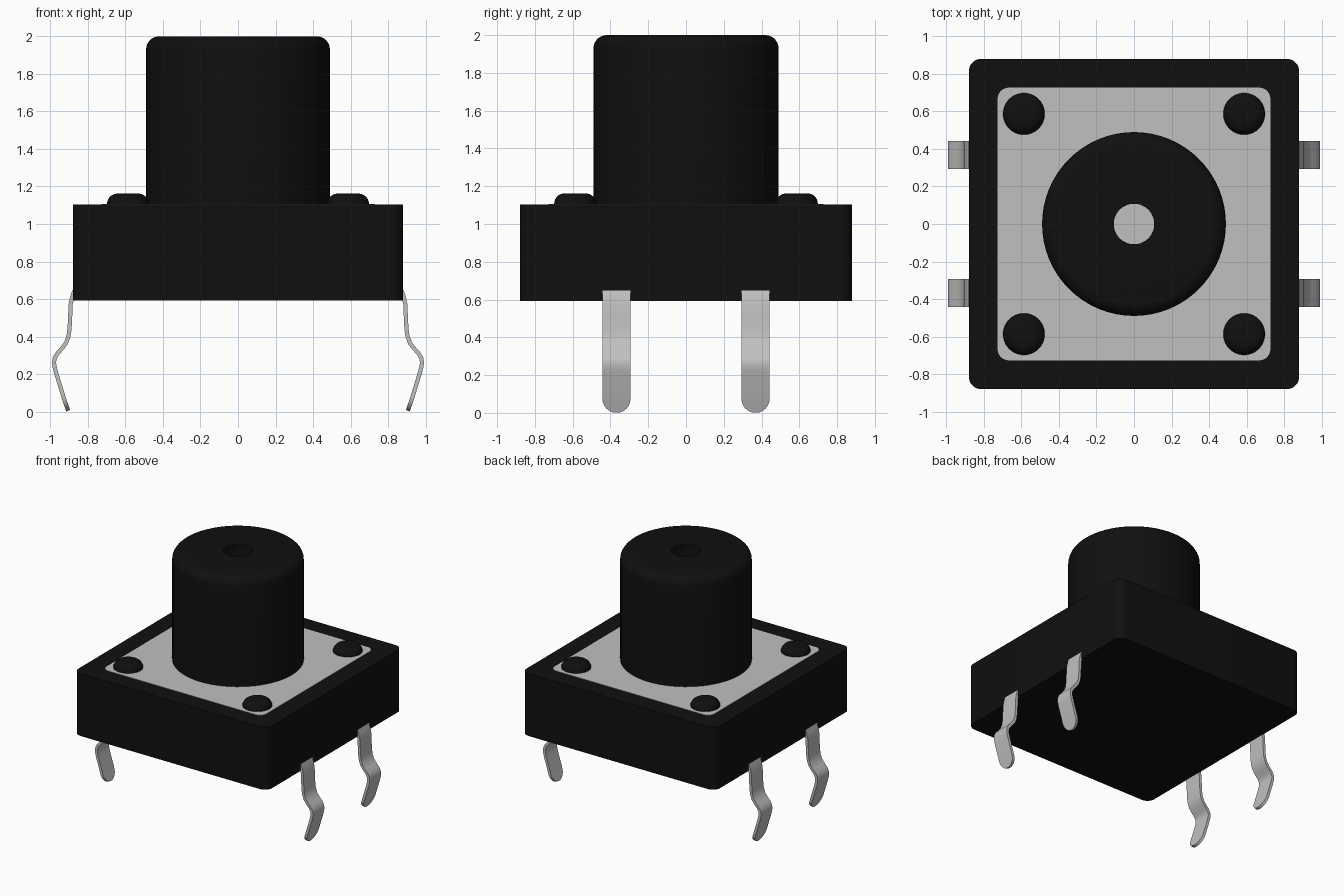
import bpy, bmesh
from math import sin, cos, pi, radians

cube = bpy.data.objects.get("Cube")
if cube:
    bpy.data.objects.remove(cube, do_unlink=True)


def material(name, value):
    mat = bpy.data.materials.new(name)
    mat.use_nodes = True
    colour = (value, value, value, 1)
    mat.diffuse_color = colour
    mat.node_tree.nodes["Principled BSDF"].inputs["Base Color"].default_value = colour
    return mat


BLACK = material("black plastic", 0.005)
METAL = material("light grey metal", 0.53)


def finish(name, bm, mat, location=(0, 0, 0)):
    bmesh.ops.recalc_face_normals(bm, faces=bm.faces)
    mesh = bpy.data.meshes.new(name)
    bm.to_mesh(mesh)
    bm.free()
    mesh.materials.append(mat)
    obj = bpy.data.objects.new(name, mesh)
    obj.location = location
    bpy.context.collection.objects.link(obj)
    bpy.ops.object.select_all(action='DESELECT')
    obj.select_set(True)
    bpy.context.view_layer.objects.active = obj
    bpy.ops.object.shade_smooth_by_angle(angle=radians(35))
    return obj


def rounded_slab(name, half, z0, z1, radius, mat):
    """Square slab with rounded upright corners."""
    bm = bmesh.new()
    bmesh.ops.create_cube(bm, size=1)
    for v in bm.verts:
        v.co = (v.co.x * 2 * half, v.co.y * 2 * half, z1 if v.co.z > 0 else z0)
    upright = [e for e in bm.edges if abs(e.verts[0].co.z - e.verts[1].co.z) > 0.001]
    bmesh.ops.bevel(bm, geom=upright, offset=radius, segments=8, profile=0.5, affect='EDGES')
    return finish(name, bm, mat)


def lathe(name, profile, mat, location=(0, 0, 0), steps=64):
    """Spin an (r, z) profile around the upright axis."""
    bm = bmesh.new()
    verts = [bm.verts.new((r, 0, z)) for r, z in profile]
    edges = [bm.edges.new(pair) for pair in zip(verts, verts[1:])]
    bmesh.ops.spin(bm, geom=verts + edges, cent=(0, 0, 0), axis=(0, 0, 1),
                   angle=2 * pi, steps=steps)
    bmesh.ops.remove_doubles(bm, verts=bm.verts, dist=0.0001)
    return finish(name, bm, mat, location)


def fillet(r, z, size, n=8):
    """Rounded outer top edge, from the side up to the top."""
    return [(r - size + size * cos(i * pi / 2 / n), z - size + size * sin(i * pi / 2 / n))
            for i in range(n + 1)]


# Housing and the metal cover plate set in its top
rounded_slab("housing", 0.88, 0.592, 1.104, 0.065, BLACK)
rounded_slab("cover_plate", 0.727, 1.05, 1.107, 0.06, METAL)

# Plunger with a bore down to the plate
lathe("plunger", [(0.49, 1.09)] + fillet(0.49, 2.0, 0.07) + [(0.108, 2.0), (0.108, 1.09)], BLACK)

# Corner rivets
for side, sx in (("left", 1), ("right", -1)):
    for end, sy in (("front", -1), ("back", 1)):
        lathe(f"{end}_{side}_rivet", [(0.111, 1.09)] + fillet(0.111, 1.162, 0.055) + [(0, 1.162)],
              BLACK, (0.587 * sx, 0.587 * sy, 0), 40)

# Bent spring legs with rounded tips
BEND = [(0.872, 0.645), (0.884, 0.61), (0.892, 0.57), (0.895, 0.5), (0.898, 0.44), (0.904, 0.4),
        (0.917, 0.365), (0.94, 0.335), (0.964, 0.308), (0.977, 0.285), (0.981, 0.262),
        (0.977, 0.235), (0.969, 0.205), (0.94, 0.11)]
HALF = 0.074


def leg(name, sx, sy):
    rows = [(x, z, HALF) for x, z in BEND]
    for i in range(9):
        a = i * radians(84) / 8
        z = 0.004 + HALF * (1 - sin(a))
        rows.append((0.904 + 0.34 * z, z, HALF * cos(a)))
    bm = bmesh.new()
    pairs = [[bm.verts.new((sx * x, sy * 0.368 + s * w, z)) for s in (-1, 1)] for x, z, w in rows]
    for (a, b), (c, d) in zip(pairs, pairs[1:]):
        bm.faces.new((a, b, d, c))
    obj = finish(name, bm, METAL)
    solid = obj.modifiers.new("thickness", 'SOLIDIFY')
    solid.thickness = 0.022
    solid.offset = 0
    # Shade the cut edges sharply against the broad faces
    bpy.ops.object.modifier_apply(modifier=solid.name)
    bpy.ops.object.shade_smooth_by_angle(angle=radians(35))


for side, sx in (("left", 1), ("right", -1)):
    for end, sy in (("front", -1), ("back", 1)):
        leg(f"{end}_{side}_leg", sx, sy)
